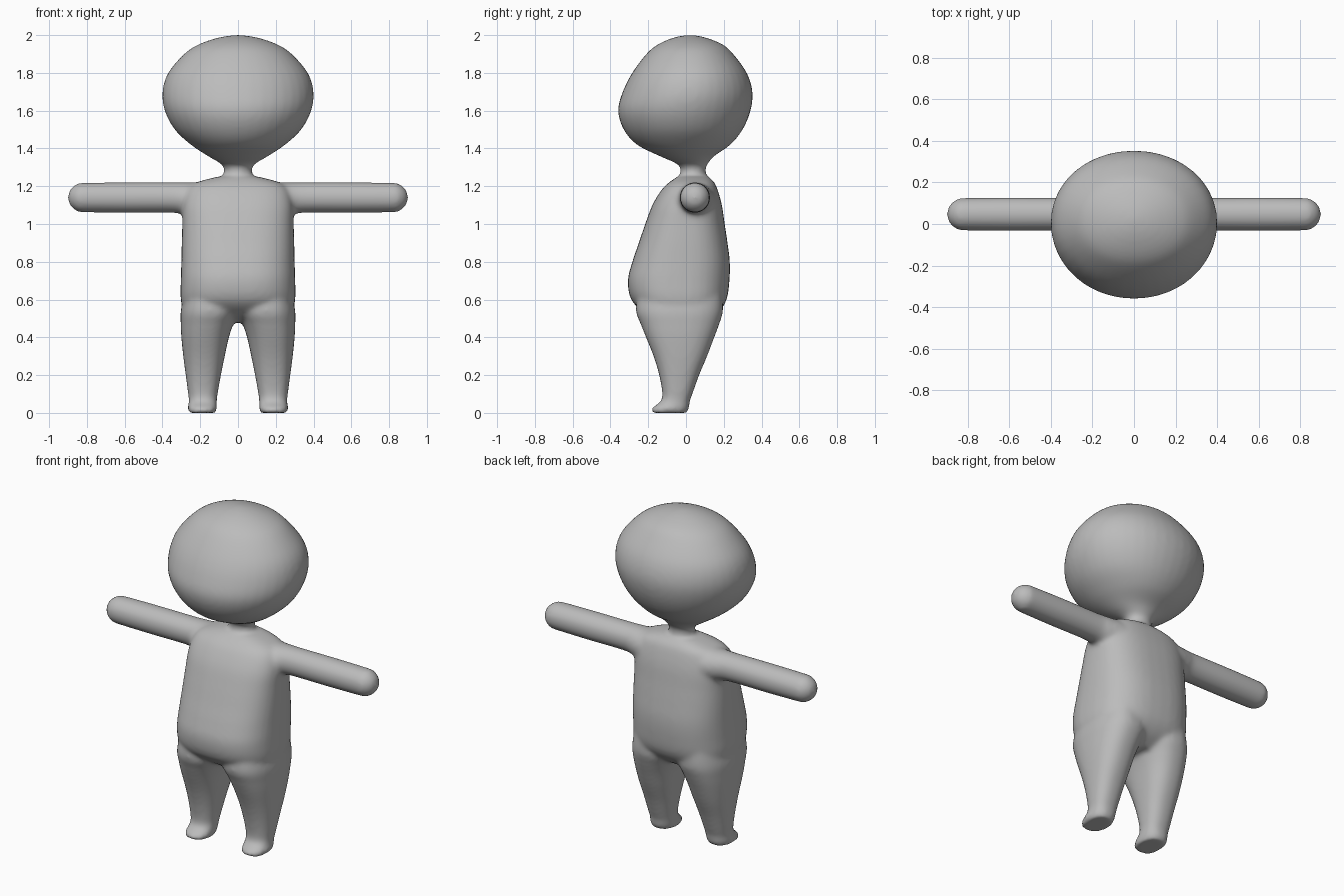
import bpy
import bmesh
from math import cos, sin, pi, copysign

cube = bpy.data.objects.get("Cube")
if cube:
    bpy.data.objects.remove(cube, do_unlink=True)

SIDES = 40
STEPS = 5


def smooth_rings(rings):
    """Insert Catmull-Rom rings between the given ones."""
    result = []
    last = len(rings) - 1
    for i in range(last):
        a, b, c, d = (rings[max(0, min(last, i + k))] for k in (-1, 0, 1, 2))
        for s in range(STEPS):
            t = s / STEPS
            result.append([
                q + 0.5 * t * ((r - p) + t * ((2 * p - 5 * q + 4 * r - w)
                                              + t * (3 * (q - r) + w - p)))
                for p, q, r, w in zip(a, b, c, d)])
    result.append(rings[last])
    return result


def power(value, exponent):
    return copysign(abs(value) ** (2 / exponent), value)


def loft(bm, rings, exponent=2, place=lambda h, u, v: (u, v, h)):
    """Closed skin over rings of (height, u min, u max, v min, v max)."""
    loops = []
    for h, u0, u1, v0, v1 in smooth_rings(rings):
        loop = []
        for k in range(SIDES):
            angle = 2 * pi * k / SIDES
            u = (u0 + u1) / 2 + (u1 - u0) / 2 * power(cos(angle), exponent)
            v = (v0 + v1) / 2 + (v1 - v0) / 2 * power(sin(angle), exponent)
            loop.append(bm.verts.new(place(h, u, v)))
        loops.append(loop)
    for low, high in zip(loops, loops[1:]):
        for k in range(SIDES):
            n = (k + 1) % SIDES
            bm.faces.new((low[k], low[n], high[n], high[k]))
    bm.faces.new(loops[0][::-1])
    bm.faces.new(loops[-1])


def centred(profile):
    """Rings symmetric in x from (height, half width, front, back)."""
    return [(h, -w, w, front, back) for h, w, front, back in profile]


bm = bmesh.new()

# Head and neck
loft(bm, centred([
    (1.2, .09, -.04, .11), (1.27, .075, -.03, .105), (1.3, .075, -.03, .105),
    (1.325, .10, -.06, .12), (1.36, .16, -.14, .15), (1.42, .25, -.26, .235),
    (1.5, .335, -.33, .30), (1.6, .388, -.36, .342), (1.7, .40, -.335, .352),
    (1.8, .37, -.285, .322), (1.9, .285, -.21, .25), (1.95, .21, -.15, .195),
    (1.985, .11, -.07, .11), (2.0, .02, 0, .04)]), 2.05)

# Torso with a rounded belly
loft(bm, centred([
    (.48, .22, -.12, .10), (.53, .28, -.22, .17), (.6, .303, -.29, .215),
    (.7, .303, -.308, .23), (.8, .30, -.284, .232), (.9, .298, -.25, .22),
    (1.0, .295, -.216, .205), (1.1, .292, -.178, .19),
    (1.18, .27, -.13, .168), (1.22, .22, -.09, .15),
    (1.25, .11, -.045, .12)]), 2.6)

for side in (1, -1):
    # Leg and foot
    loft(bm, [
        (0, .118, .26, -.18, .005), (.025, .112, .266, -.18, .016),
        (.06, .112, .26, -.135, .02), (.1, .108, .264, -.125, .034),
        (.2, .09, .277, -.142, .07), (.3, .07, .29, -.172, .112),
        (.4, .048, .3, -.212, .15), (.47, .025, .303, -.24, .176),
        (.54, 0, .303, -.265, .196), (.64, .04, .28, -.25, .19)],
        2.4, lambda h, u, v: (side * u, v, h))

    # Arm with a round end, flared where it meets the shoulder
    y, z, r = .047, 1.14, .081
    profile = [(.2, r * 1.35), (.28, r * 1.14), (.35, r), (.6, r), (.82, r * .97)]
    profile += [(.82 + r * sin(a * pi / 10), r * .97 * cos(a * pi / 10))
                for a in (1, 2, 3, 4, 4.8)]
    loft(bm, [(x, y - q, y + q, z - q, z + min(q, r)) for x, q in profile],
         2, lambda h, u, v: (side * h, u, v))

bmesh.ops.recalc_face_normals(bm, faces=bm.faces)
mesh = bpy.data.meshes.new("figure_body")
bm.to_mesh(mesh)
bm.free()
body = bpy.data.objects.new("figure_body", mesh)
bpy.context.collection.objects.link(body)

# Blend the parts into one soft skin
remesh = body.modifiers.new("Blend", "REMESH")
remesh.mode = "VOXEL"
remesh.voxel_size = .012
remesh.use_smooth_shade = True
relax = body.modifiers.new("Relax", "SMOOTH")
relax.factor = .5
relax.iterations = 12
mesh.shade_smooth()

# Plain grey colour
grey = bpy.data.materials.new("plain grey")
grey.use_nodes = True
colour = (.5, .5, .5, 1)
grey.diffuse_color = colour
grey.node_tree.nodes["Principled BSDF"].inputs["Base Color"].default_value = colour
mesh.materials.append(grey)
